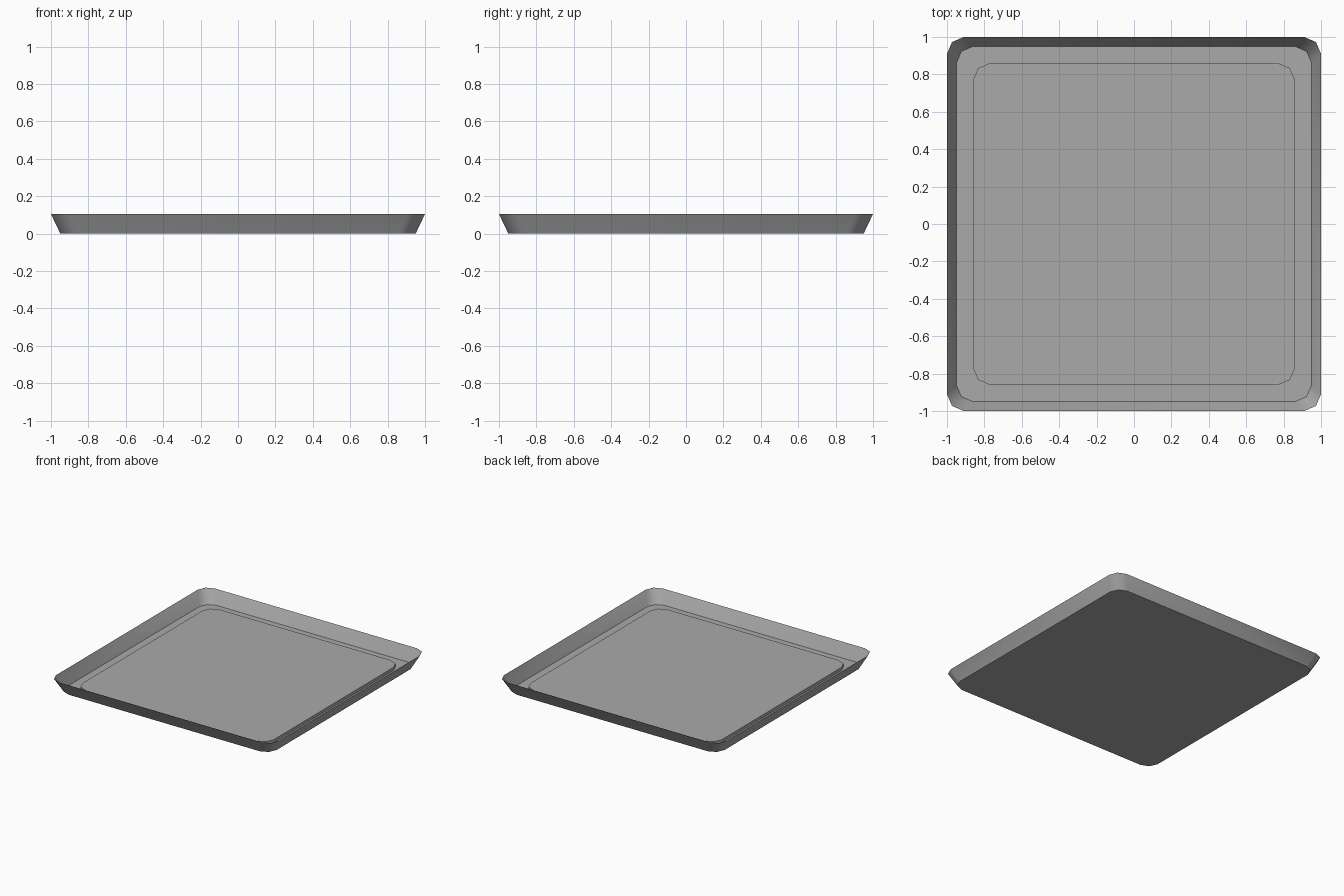
import bpy, bmesh

if "Cube" in bpy.data.objects:
    bpy.data.objects.remove(bpy.data.objects["Cube"])

grey = bpy.data.materials.new("mid grey")
grey.diffuse_color = (0.4, 0.4, 0.4, 1)
grey.use_nodes = True
grey.node_tree.nodes["Principled BSDF"].inputs["Base Color"].default_value = grey.diffuse_color


def ring(bm, half, z):
    """Square outline with two-segment rounded corners."""
    a, b = half - 0.09, half - 0.027
    corner = [(half, a), (b, b), (a, half)]
    verts = []
    for i in range(4):
        for x, y in corner:
            for _ in range(i):
                x, y = -y, x
            verts.append(bm.verts.new((x, y, z)))
    return verts


def bridge(bm, low, high):
    """Quads between two outlines, facing the inside of the tray."""
    n = len(low)
    for i in range(n):
        j = (i + 1) % n
        bm.faces.new((low[j], low[i], high[i], high[j]))


def make(name, bm):
    mesh = bpy.data.meshes.new(name)
    bm.to_mesh(mesh)
    bm.free()
    mesh.materials.append(grey)
    obj = bpy.data.objects.new(name, mesh)
    bpy.context.collection.objects.link(obj)
    return obj


# Thin tray: flat base and flared, smooth wall
bm = bmesh.new()
base = ring(bm, 0.95, 0.0)
rim = ring(bm, 1.0, 0.105)
bm.faces.new(base)
bridge(bm, base, rim)
for f in bm.faces:
    f.smooth = abs(f.normal.z) < 0.9
bm.normal_update()
for f in bm.faces:
    f.smooth = f.normal.z < 0.9
make("tray", bm)

# Slightly raised panel on the tray floor
bm = bmesh.new()
foot = ring(bm, 0.86, 0.0)
top = ring(bm, 0.86, 0.025)
bm.faces.new(top)
n = len(top)
for i in range(n):
    j = (i + 1) % n
    bm.faces.new((foot[i], foot[j], top[j], top[i]))
make("floor_panel", bm)
